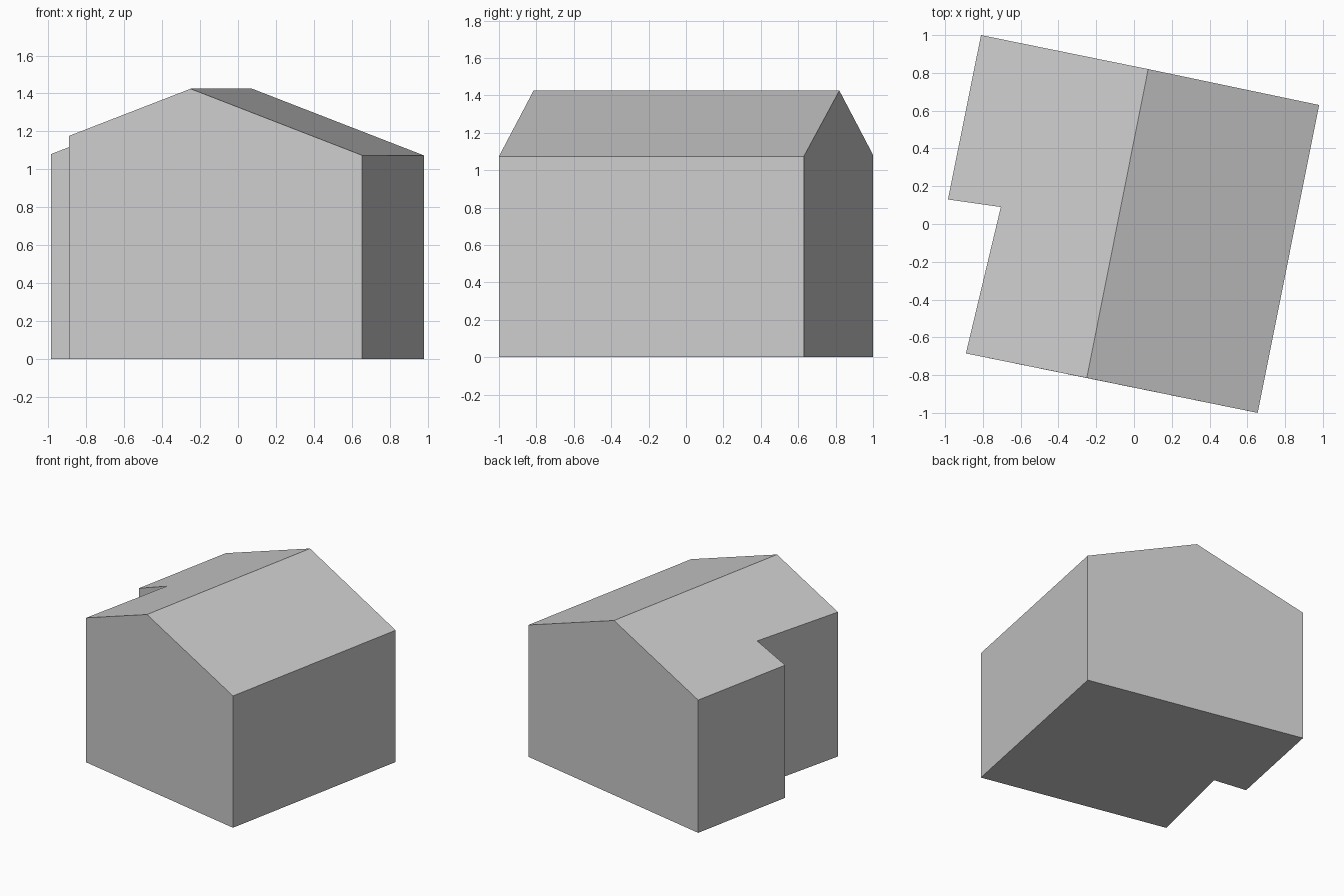
import bpy
import bmesh
from mathutils import Vector

cube = bpy.data.objects.get("Cube")
if cube:
    bpy.data.objects.remove(cube, do_unlink=True)

# Plain grey for walls and roof
grey = bpy.data.materials.new("plain_grey")
grey.use_nodes = True
colour = (0.6, 0.6, 0.6, 1)
grey.diffuse_color = colour
grey.node_tree.nodes["Principled BSDF"].inputs["Base Color"].default_value = colour

# Footprint, counter-clockwise from the front left corner, with a notch on the right side
footprint = [(0.655, -1.0), (0.98, 0.63), (-0.81, 1.0),
             (-0.985, 0.13), (-0.705, 0.09), (-0.89, -0.685)]
ridge_front, ridge_back = Vector((-0.25, -0.815)), Vector((0.075, 0.82))
RIDGE_Z, ROOF_SLOPE = 1.425, 0.38
across = (ridge_back - ridge_front).normalized().orthogonal()


def roof_height(point):
    """Height of the gable roof above a plan point."""
    return RIDGE_Z - ROOF_SLOPE * abs((Vector(point) - ridge_front).dot(across))


bm = bmesh.new()
base = [bm.verts.new((x, y, 0)) for x, y in footprint]
eave = [bm.verts.new((*p, roof_height(p))) for p in footprint]
front_peak = bm.verts.new((*ridge_front, RIDGE_Z))
back_peak = bm.verts.new((*ridge_back, RIDGE_Z))

# Walls, with a peak in the two gable ends
peaks = {1: [back_peak], len(base) - 1: [front_peak]}
for i in range(len(base)):
    j = (i + 1) % len(base)
    bm.faces.new([base[i], base[j], eave[j], *peaks.get(i, []), eave[i]])

# Floor and the two roof slopes
bm.faces.new(base[::-1])
bm.faces.new([eave[0], eave[1], back_peak, front_peak])
bm.faces.new([front_peak, back_peak, *eave[2:]])
bmesh.ops.recalc_face_normals(bm, faces=bm.faces)

mesh = bpy.data.meshes.new("gabled_house")
bm.to_mesh(mesh)
bm.free()
mesh.materials.append(grey)
bpy.context.collection.objects.link(bpy.data.objects.new("gabled_house", mesh))
